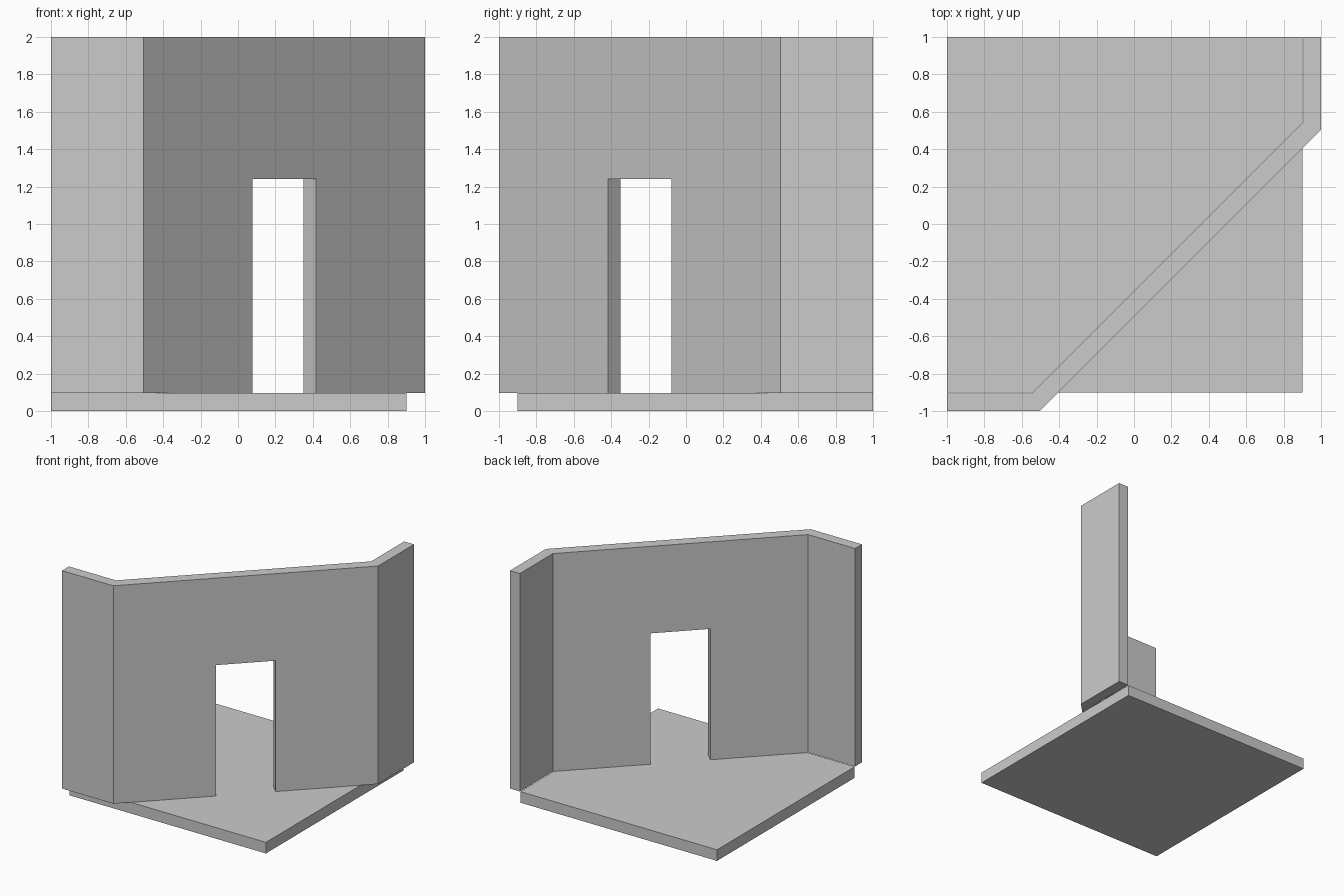
import bpy
import bmesh
import math

cube = bpy.data.objects.get("Cube")
if cube:
    bpy.data.objects.remove(cube, do_unlink=True)

# One plain grey for the whole model
grey = bpy.data.materials.new("light grey")
grey.use_nodes = True
colour = (0.6, 0.6, 0.6, 1)
grey.diffuse_color = colour
grey.node_tree.nodes["Principled BSDF"].inputs["Base Color"].default_value = colour


def prism(name, outline, bottom, top):
    """Extrude a plan outline upwards into a solid."""
    bm = bmesh.new()
    base = bm.faces.new([bm.verts.new((x, y, bottom)) for x, y in outline])
    extruded = bmesh.ops.extrude_face_region(bm, geom=[base])["geom"]
    verts = [v for v in extruded if isinstance(v, bmesh.types.BMVert)]
    bmesh.ops.translate(bm, verts=verts, vec=(0, 0, top - bottom))
    bmesh.ops.recalc_face_normals(bm, faces=bm.faces)
    mesh = bpy.data.meshes.new(name)
    bm.to_mesh(mesh)
    bm.free()
    mesh.materials.append(grey)
    obj = bpy.data.objects.new(name, mesh)
    bpy.context.collection.objects.link(obj)
    return obj


FLOOR_TOP = 0.097
INNER = 0.905      # inner face of the straight wall ends
BEND = 0.505       # outer bend
INNER_BEND = 0.545

# Square floor slab
prism("floor", [(-1, -0.9), (0.9, -0.9), (0.9, 1), (-1, 1)], 0, FLOOR_TOP)

# Corner wall: half the outline, mirrored across the diagonal
half = [(-INNER_BEND, -INNER), (-1, -INNER), (-1, -1), (-BEND, -1)]
outline = half + [(-y, -x) for x, y in reversed(half)]
wall = prism("wall", outline, FLOOR_TOP, 2)

# Doorway cut square through the diagonal stretch
bpy.ops.mesh.primitive_cube_add(size=1, location=(0.21, -0.21, 0.62),
                                rotation=(0, 0, math.radians(45)))
cutter = bpy.context.object
cutter.name = "doorway_cutter"
cutter.scale = (0.34 * math.sqrt(2), 0.6, 1.24)
cutter.hide_render = True

cut = wall.modifiers.new("doorway", 'BOOLEAN')
cut.operation = 'DIFFERENCE'
cut.solver = 'EXACT'
cut.object = cutter
bpy.context.view_layer.objects.active = wall
bpy.ops.object.modifier_apply(modifier=cut.name)
bpy.data.objects.remove(cutter, do_unlink=True)
